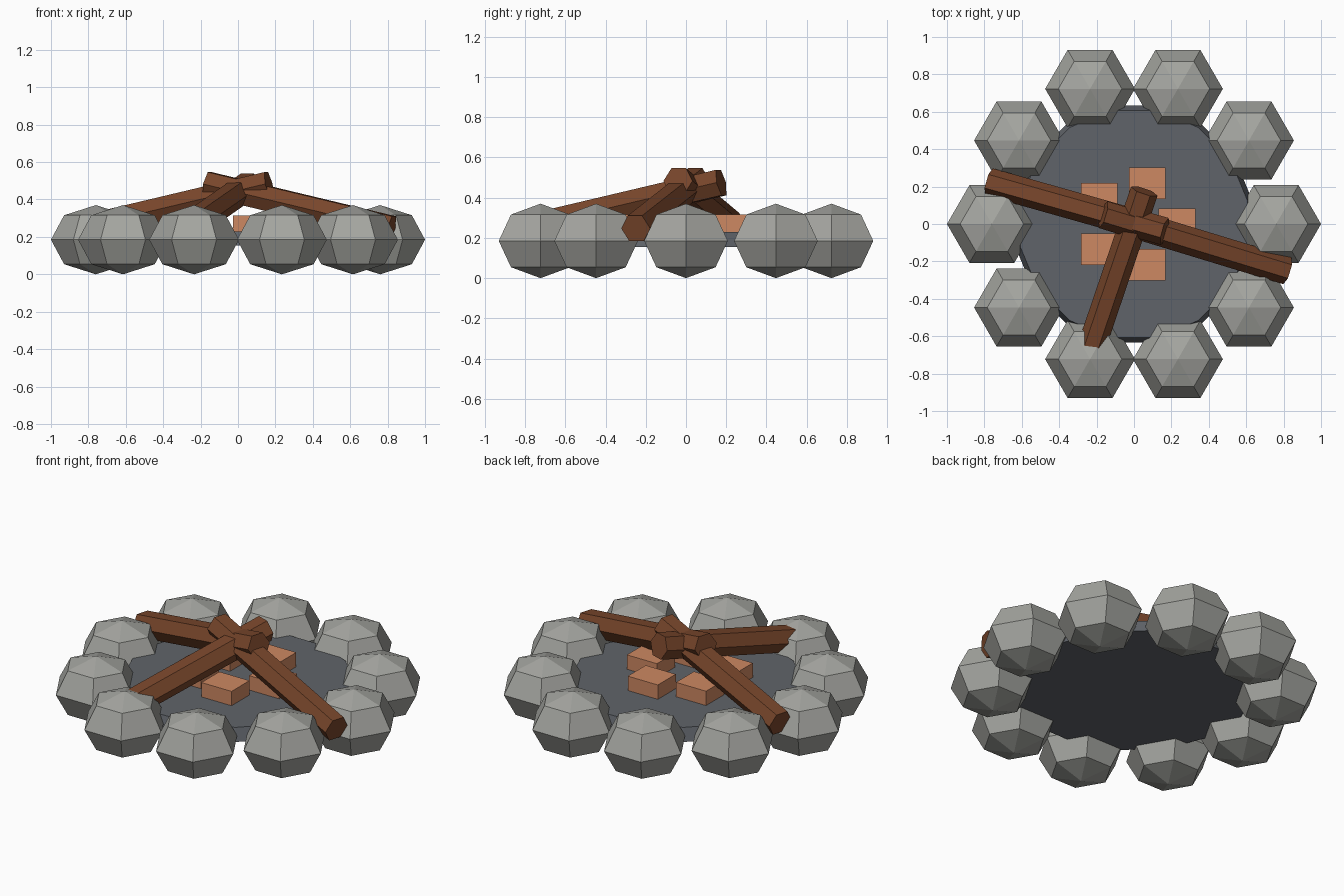
import bpy
import bmesh
import math
from mathutils import Matrix, Vector

default = bpy.data.objects.get("Cube")
if default:
    bpy.data.objects.remove(default, do_unlink=True)


def material(name, r, g, b):
    mat = bpy.data.materials.new(name)
    mat.use_nodes = True
    mat.diffuse_color = (r, g, b, 1)
    shader = next(n for n in mat.node_tree.nodes if n.type == "BSDF_PRINCIPLED")
    shader.inputs["Base Color"].default_value = (r, g, b, 1)
    shader.inputs["Roughness"].default_value = 0.9
    return mat


stone_grey = material("stone grey", 0.37, 0.375, 0.35)
ash_grey = material("ash grey", 0.117, 0.127, 0.144)
bark_brown = material("bark brown", 0.188, 0.061, 0.024)
ember_orange = material("ember orange", 0.61, 0.246, 0.122)


def add_object(name, bm, mat):
    bmesh.ops.recalc_face_normals(bm, faces=bm.faces[:])
    mesh = bpy.data.meshes.new(name)
    bm.to_mesh(mesh)
    bm.free()
    mesh.materials.append(mat)
    obj = bpy.data.objects.new(name, mesh)
    bpy.context.collection.objects.link(obj)
    return obj


def lathe(name, profile, sides, mat, turn=0.0):
    """Turn (radius, height) pairs round z; a radius of zero makes a pole."""
    bm = bmesh.new()
    rings = []
    for radius, z in profile:
        count = sides if radius > 0 else 1
        angles = [turn + math.tau * i / sides for i in range(count)]
        rings.append([bm.verts.new((radius * math.cos(a), radius * math.sin(a), z))
                      for a in angles])
    for low, high in zip(rings, rings[1:]):
        for i in range(sides):
            corners = [low[i % len(low)], low[(i + 1) % len(low)],
                       high[(i + 1) % len(high)], high[i % len(high)]]
            bm.faces.new(list(dict.fromkeys(corners)))
    for ring in (rings[0], rings[-1]):
        if len(ring) > 1:
            bm.faces.new(ring)
    return add_object(name, bm, mat)


# Ring of faceted stones, all facing the same way
STONE_RADIUS, STONE_HALF_HEIGHT = 0.24, 0.185
stone_profile = []
for step in range(5):
    a = math.pi * step / 4
    radius = STONE_RADIUS * math.sin(a) if 0 < step < 4 else 0
    stone_profile.append((radius, STONE_HALF_HEIGHT * (1 - math.cos(a))))
for i in range(10):
    a = math.tau * i / 10
    stone = lathe(f"ring_stone_{i + 1}", stone_profile, 6, stone_grey)
    stone.location = (0.76 * math.cos(a), 0.76 * math.sin(a), 0)

# Ash bed inside the ring
lathe("ash_bed", [(0.645, 0.155), (0.62, 0.23)], 16, ash_grey, math.pi / 16)

# Glowing coals
for i in range(5):
    a = math.tau * i / 5
    bm = bmesh.new()
    bmesh.ops.create_cube(bm, size=1, matrix=Matrix.Diagonal((0.197, 0.168, 0.14, 1)))
    coal = add_object(f"coal_{i + 1}", bm, ember_orange)
    coal.location = (0.23 * math.cos(a), 0.23 * math.sin(a), 0.245)


# Six-sided logs leaning together over the middle, flat side up
def log(name, outer, inner):
    start, end = Vector(outer), Vector(inner)
    axis = (end - start).normalized()
    side = axis.cross(Vector((0, 0, 1))).normalized()
    up = side.cross(axis)
    obj = lathe(name, [(0.075, 0), (0.075, (end - start).length)], 6, bark_brown)
    turn = Matrix((side, up, -axis)).transposed()
    turn.col[2] = axis
    turn.col[0] = -side
    obj.matrix_world = Matrix.Translation(start) @ turn.to_4x4()


log("left_log", (0.82, -0.25, 0.247), (-0.165, 0.05, 0.483))
log("right_log", (-0.775, 0.225, 0.26), (0.165, -0.04, 0.483))
log("front_log", (-0.225, -0.65, 0.28), (0.055, 0.175, 0.475))
